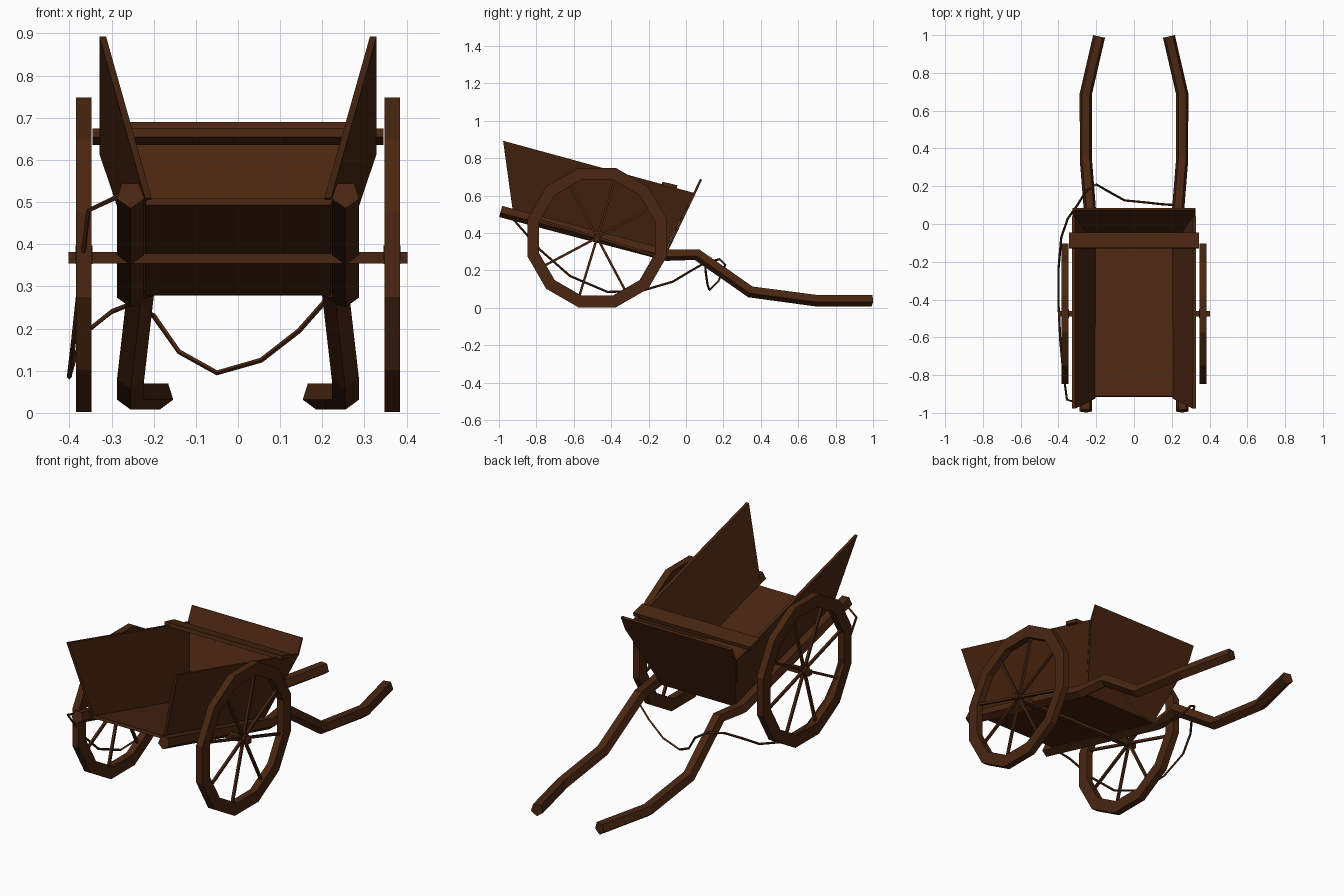
import bpy, bmesh, math
from mathutils import Vector

if "Cube" in bpy.data.objects:
    bpy.data.objects.remove(bpy.data.objects["Cube"])

wood = bpy.data.materials.new("dark brown wood")
wood.diffuse_color = (0.068, 0.0195, 0.0055, 1)
wood.use_nodes = True
wood.node_tree.nodes["Principled BSDF"].inputs["Base Color"].default_value = wood.diffuse_color


def make(name, bm):
    bmesh.ops.recalc_face_normals(bm, faces=bm.faces[:])
    me = bpy.data.meshes.new(name)
    bm.to_mesh(me)
    bm.free()
    me.materials.append(wood)
    ob = bpy.data.objects.new(name, me)
    bpy.context.collection.objects.link(ob)
    return ob


def slab(name, pts, offset):
    """Flat board: outline extruded along an offset vector."""
    bm = bmesh.new()
    n = len(pts)
    a = [bm.verts.new(p) for p in pts]
    b = [bm.verts.new(Vector(p) + Vector(offset)) for p in pts]
    bm.faces.new(a)
    bm.faces.new(b[::-1])
    for i in range(n):
        j = (i + 1) % n
        bm.faces.new((a[i], a[j], b[j], b[i]))
    return make(name, bm)


def tube(bm, path, r, sides, start):
    """Faceted tube along a path, first corner at angle start."""
    path = [Vector(p) for p in path]
    rings = []
    for i, p in enumerate(path):
        t = (path[min(i + 1, len(path) - 1)] - path[max(i - 1, 0)]).normalized()
        ref = Vector((0, 0, 1)) if abs(t.z) < 0.95 else Vector((1, 0, 0))
        s = t.cross(ref).normalized()
        u = s.cross(t)
        rings.append([bm.verts.new(p + r * (math.cos(start + k * math.tau / sides) * s
                                            + math.sin(start + k * math.tau / sides) * u))
                      for k in range(sides)])
    for a, b in zip(rings, rings[1:]):
        for k in range(sides):
            j = (k + 1) % sides
            bm.faces.new((a[k], a[j], b[j], b[k]))
    bm.faces.new(rings[0])
    bm.faces.new(rings[-1][::-1])


def wheel(name, s):
    """Twelve-sided rim with eight spokes and a small hub."""
    cy, cz = -0.475, 0.375
    bm = bmesh.new()
    rings = []
    for r, x in ((0.386, 0.347), (0.386, 0.384), (0.321, 0.384), (0.321, 0.347)):
        rings.append([bm.verts.new((s * x, cy + r * math.cos(math.radians(15 + 30 * k)),
                                    cz + r * math.sin(math.radians(15 + 30 * k))))
                      for k in range(12)])
    for q in range(4):
        a, b = rings[q], rings[(q + 1) % 4]
        for k in range(12):
            j = (k + 1) % 12
            bm.faces.new((a[k], a[j], b[j], b[k]))
    for k in range(8):
        ang = math.radians(28 + 45 * k)
        d = Vector((0, math.cos(ang), math.sin(ang)))
        c = Vector((s * 0.365, cy, cz))
        tube(bm, (c, c + d * 0.325), 0.009, 4, math.pi / 4)
    tube(bm, ((s * 0.345, cy, cz), (s * 0.385, cy, cz)), 0.022, 8, 0)
    make(name, bm)


for s, side in ((-1, "left"), (1, "right")):
    # bent pulling shaft with five-sided section
    bm = bmesh.new()
    tube(bm, [(s * x, y, z) for x, y, z in (
        (0.255, -0.99, 0.518), (0.255, -0.1, 0.284), (0.232, 0.06, 0.287),
        (0.255, 0.345, 0.088), (0.255, 0.69, 0.042), (0.185, 0.993, 0.042))],
        0.034, 5, -math.pi / 2)
    make(side + "_shaft", bm)
    # flared side board
    slab(side + "_side_board", [(s * 0.205, -0.925, 0.51), (s * 0.205, -0.115, 0.295),
                                (s * 0.313, 0.04, 0.615), (s * 0.313, -0.978, 0.893)],
         (s * 0.016, 0, 0))
    wheel(side + "_wheel", s)

# sloping floor
slab("floor", [(-0.22, -0.915, 0.493), (0.22, -0.915, 0.493),
               (0.22, -0.115, 0.278), (-0.22, -0.115, 0.278)], (0.004, 0.004, 0.015))

# leaning end board
slab("end_board", [(-0.22, -0.118, 0.285), (0.22, -0.118, 0.285), (0.325, 0.04, 0.615),
                   (0.325, 0.075, 0.69), (-0.325, 0.075, 0.69), (-0.325, 0.04, 0.615)],
     (0, 0.011, -0.005))

# cross plank resting on the side boards
slab("cross_plank", [(-0.345, -0.13, 0.654), (0.345, -0.13, 0.654),
                     (0.345, -0.05, 0.635), (-0.345, -0.05, 0.635)], (0, 0.004, 0.02))

# axle
bm = bmesh.new()
tube(bm, ((-0.402, -0.475, 0.368), (0.402, -0.475, 0.368)), 0.019, 4, math.pi / 4)
make("axle", bm)

# slack rope
bm = bmesh.new()
tube(bm, [(-0.26, -0.96, 0.525), (-0.355, -0.93, 0.48), (-0.375, -0.78, 0.31),
          (-0.39, -0.62, 0.17), (-0.40, -0.42, 0.085), (-0.40, -0.24, 0.09),
          (-0.385, -0.07, 0.14), (-0.35, 0.03, 0.2), (-0.30, 0.1, 0.24),
          (-0.25, 0.18, 0.26), (-0.2, 0.21, 0.23), (-0.14, 0.175, 0.145),
          (-0.05, 0.125, 0.095), (0.055, 0.115, 0.125), (0.145, 0.105, 0.195),
          (0.22, 0.1, 0.28)], 0.006, 4, 0)
make("rope", bm)
